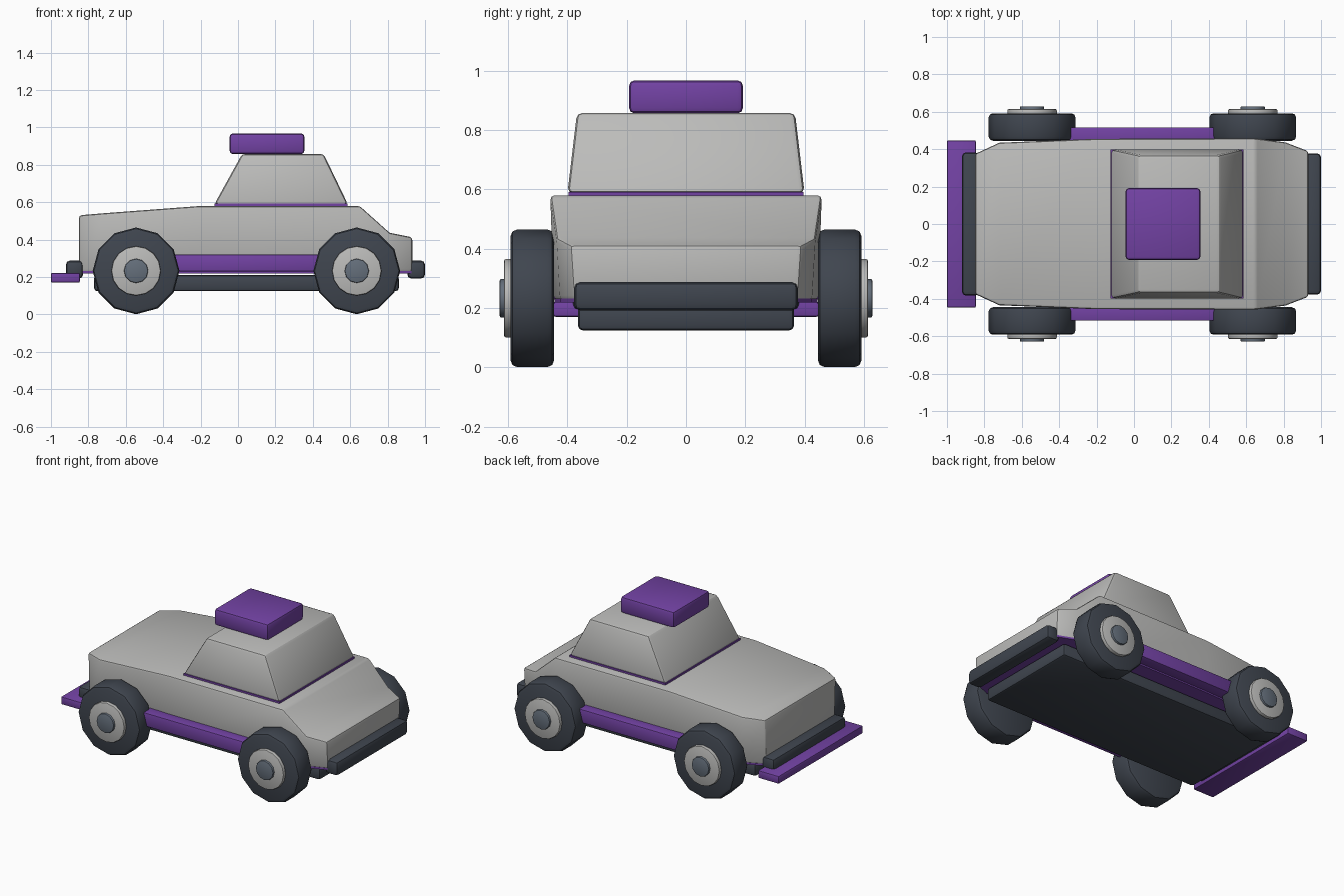
import bpy, bmesh, math
from mathutils import Matrix

if "Cube" in bpy.data.objects:
    bpy.data.objects.remove(bpy.data.objects["Cube"])


def material(name, rgb):
    m = bpy.data.materials.new(name)
    m.diffuse_color = (*rgb, 1)
    m.use_nodes = True
    m.node_tree.nodes["Principled BSDF"].inputs["Base Color"].default_value = m.diffuse_color
    return m


GREY = material("light grey paint", (0.50, 0.50, 0.49))
PURPLE = material("purple trim", (0.17, 0.055, 0.37))
DARK = material("dark rubber", (0.05, 0.06, 0.078))
STEEL = material("steel grey", (0.13, 0.16, 0.20))


def finish(name, bm, mat, bevel=0.0, segments=2, angle=30):
    bmesh.ops.recalc_face_normals(bm, faces=bm.faces[:])
    me = bpy.data.meshes.new(name)
    bm.to_mesh(me)
    bm.free()
    ob = bpy.data.objects.new(name, me)
    bpy.context.collection.objects.link(ob)
    me.materials.append(mat)
    bpy.context.view_layer.objects.active = ob
    bpy.ops.object.select_all(action='DESELECT')
    ob.select_set(True)
    if bevel:
        mod = ob.modifiers.new("bevel", 'BEVEL')
        mod.width = bevel
        mod.segments = segments
        mod.limit_method = 'ANGLE'
        mod.angle_limit = math.radians(angle)
        bpy.ops.object.modifier_apply(modifier=mod.name)
    bpy.ops.object.shade_smooth_by_angle(angle=math.radians(28))
    return ob


def loft(name, sections, mat, bevel=0.0, segments=2, angle=30):
    """Skin a row of closed sections and cap both ends."""
    bm = bmesh.new()
    rings = [[bm.verts.new(p) for p in s] for s in sections]
    n = len(rings[0])
    for a, b in zip(rings, rings[1:]):
        for i in range(n):
            j = (i + 1) % n
            bm.faces.new((a[i], a[j], b[j], b[i]))
    bm.faces.new(rings[0])
    bm.faces.new(rings[-1])
    return finish(name, bm, mat, bevel, segments, angle)


def rect(x0, x1, w, z):
    return [(x0, -w, z), (x1, -w, z), (x1, w, z), (x0, w, z)]


def box(name, x, y, z, mat, bevel=0.01):
    s = [[(x[0], y[0], h), (x[1], y[0], h), (x[1], y[1], h), (x[0], y[1], h)] for h in z]
    return loft(name, s, mat, bevel)


def disc(name, x, z, y0, y1, r, sides, mat, bevel):
    """Disc with its axis along y."""
    bm = bmesh.new()
    place = Matrix.Translation((x, (y0 + y1) / 2, z)) @ Matrix.Rotation(math.pi / 2, 4, 'X')
    bmesh.ops.create_cone(bm, cap_ends=True, segments=sides, radius1=r, radius2=r,
                          depth=abs(y1 - y0), matrix=place)
    return finish(name, bm, mat, bevel, 2, 50)


# Body shell: (x, half width, top height) along the car
stations = [(-0.85, 0.375, 0.53), (-0.72, 0.435, 0.541), (-0.20, 0.456, 0.58),
            (0.65, 0.458, 0.58), (0.81, 0.437, 0.437), (0.932, 0.39, 0.412)]
loft("body", [[(x, -w + 0.012, 0.228), (x, -w, h), (x, w, h), (x, w - 0.012, 0.228)]
              for x, w, h in stations], GREY, 0.014, 2, 35)
# Purple underside of the body
loft("body_base", [[(x, -w + 0.014, 0.219), (x, -w + 0.014, 0.232),
                    (x, w - 0.014, 0.232), (x, w - 0.014, 0.219)]
                   for x, w, h in stations], PURPLE)

# Cabin, its purple seam, and the roof box
loft("cabin", [rect(-0.127, 0.588, 0.40, 0.588), rect(0.022, 0.458, 0.368, 0.858)],
     GREY, 0.018)
box("cabin_seam", (-0.125, 0.586), (-0.397, 0.397), (0.57, 0.592), PURPLE, 0)
box("roof_box", (-0.045, 0.355), (-0.192, 0.192), (0.857, 0.968), PURPLE, 0.018)

# Chassis pan, bumpers and tail plate
box("chassis_pan", (-0.77, 0.86), (-0.365, 0.365), (0.124, 0.21), DARK, 0.018)
box("nose_bumper", (0.905, 1.0), (-0.378, 0.378), (0.192, 0.288), DARK, 0.022)
box("tail_bumper", (-0.92, -0.828), (-0.383, 0.383), (0.192, 0.288), DARK, 0.022)
box("tail_plate", (-1.0, -0.845), (-0.447, 0.447), (0.17, 0.222), PURPLE, 0.008)

# Sills and wheels on both sides
for side, s in (("right", -1), ("left", 1)):
    box("sill_" + side, (-0.345, 0.435), sorted((s * 0.42, s * 0.517)), (0.229, 0.32),
        PURPLE, 0.008)
    for end, x in (("tail", -0.545), ("nose", 0.635)):
        tag = f"_{end}_{side}"
        disc("tyre" + tag, x, 0.233, s * 0.445, s * 0.592, 0.232, 12, DARK, 0.022)
        disc("rim" + tag, x, 0.233, s * 0.58, s * 0.614, 0.132, 16, GREY, 0.006)
        disc("hub_cap" + tag, x, 0.233, s * 0.58, s * 0.629, 0.065, 12, STEEL, 0.006)
